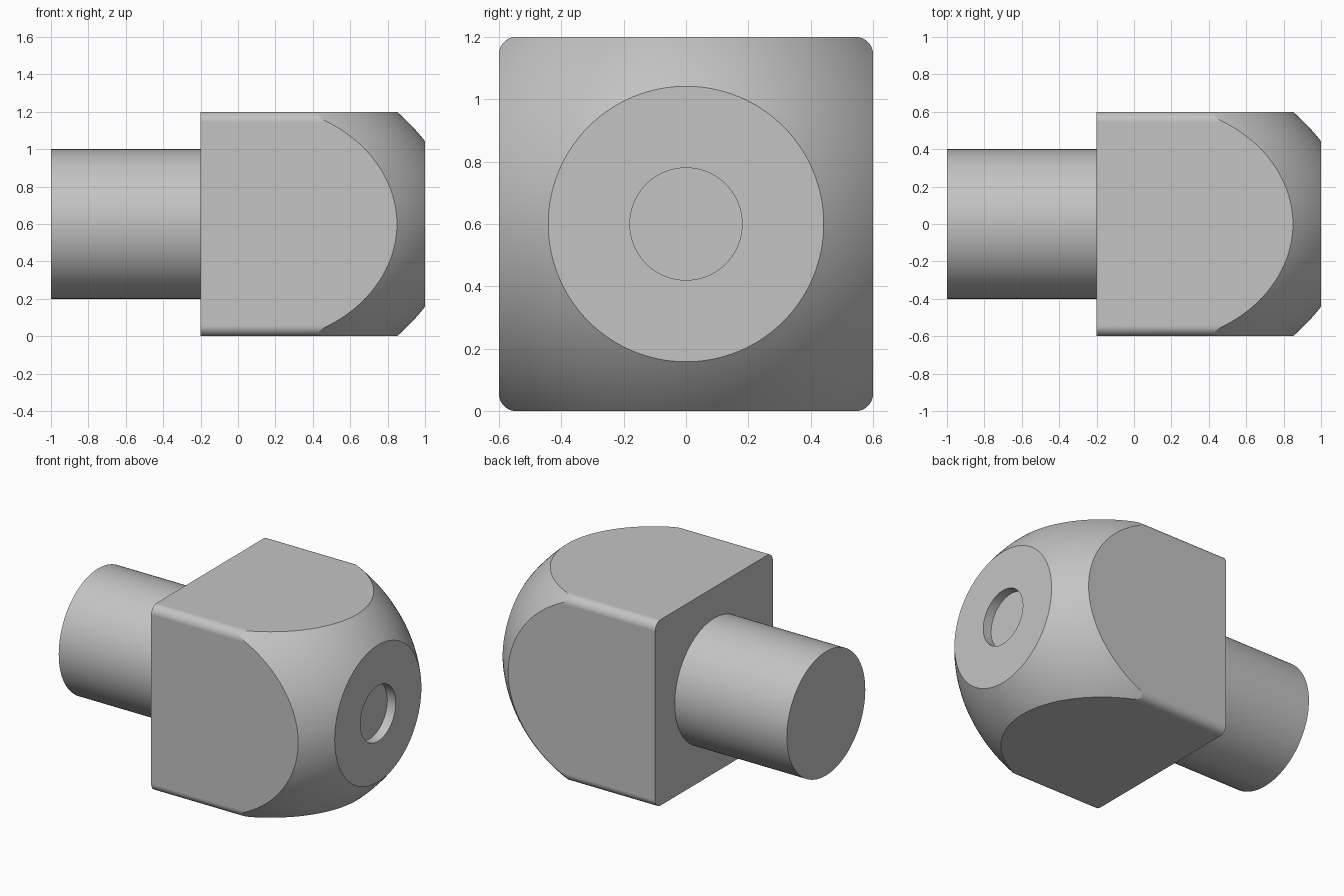
import bpy, bmesh, math
from mathutils import Matrix, Vector

if "Cube" in bpy.data.objects:
    bpy.data.objects.remove(bpy.data.objects["Cube"], do_unlink=True)

MID = 0.6  # height of the shared x axis
grey = bpy.data.materials.new("plain grey")
grey.use_nodes = True
tone = (0.55, 0.55, 0.55, 1)
grey.diffuse_color = tone
grey.node_tree.nodes["Principled BSDF"].inputs["Base Color"].default_value = tone


def make_object(name, bm):
    bmesh.ops.recalc_face_normals(bm, faces=bm.faces)
    mesh = bpy.data.meshes.new(name)
    bm.to_mesh(mesh)
    bm.free()
    mesh.materials.append(grey)
    obj = bpy.data.objects.new(name, mesh)
    bpy.context.collection.objects.link(obj)
    return obj


def revolve(name, profile, steps=128):
    """Spin (x, radius) points around the x axis."""
    bm = bmesh.new()
    verts = [bm.verts.new((x, 0, MID + r)) for x, r in profile]
    edges = [bm.edges.new(pair) for pair in zip(verts, verts[1:])]
    bmesh.ops.spin(bm, geom=verts + edges, cent=(0, 0, MID), axis=(1, 0, 0),
                   angle=math.tau, steps=steps, use_duplicate=False)
    bmesh.ops.remove_doubles(bm, verts=bm.verts, dist=1e-5)
    return make_object(name, bm)


def activate(obj):
    bpy.ops.object.select_all(action='DESELECT')
    obj.select_set(True)
    bpy.context.view_layer.objects.active = obj


def smooth(obj):
    activate(obj)
    bpy.ops.object.shade_smooth_by_angle(angle=math.radians(14))
    obj.modifiers.new("flat_normals", 'WEIGHTED_NORMAL').keep_sharp = True


# Square block with its four long edges rounded
bm = bmesh.new()
bmesh.ops.create_cube(bm, size=1, matrix=Matrix.Translation((0.5, 0, MID))
                      @ Matrix.Diagonal((1.4, 1.2, 1.2, 1)))
long_edges = [e for e in bm.edges
              if abs((e.verts[0].co - e.verts[1].co).normalized().x) > 0.9]
bmesh.ops.bevel(bm, geom=long_edges, offset=0.055, segments=10, profile=0.5,
                affect='EDGES')
block = make_object("square_head", bm)

# Turned envelope: domed shoulder, flat end and shallow round recess
centre, radius = Vector((0.1315, -0.2325)), 1.0996
end_angle = math.acos((1 - centre.x) / radius)
dome = []
for i in range(41):
    a = math.pi / 2 + (end_angle - math.pi / 2) * i / 40
    dome.append((centre.x + radius * math.cos(a), centre.y + radius * math.sin(a)))
envelope = revolve("dome_envelope", [(-0.4, 0), (-0.4, dome[0][1])] + dome
                   + [(1, 0.18), (0.94, 0.18), (0.94, 0)])

# Keep the part of the block inside the envelope
cut = block.modifiers.new("dome", 'BOOLEAN')
cut.operation, cut.solver, cut.object = 'INTERSECT', 'EXACT', envelope
activate(block)
bpy.ops.object.modifier_apply(modifier=cut.name)
bpy.data.objects.remove(envelope, do_unlink=True)
smooth(block)

# Round shaft, open where it meets the head
shaft = revolve("round_shaft", [(-1, 0), (-1, 0.4), (-0.2, 0.4)])
smooth(shaft)
